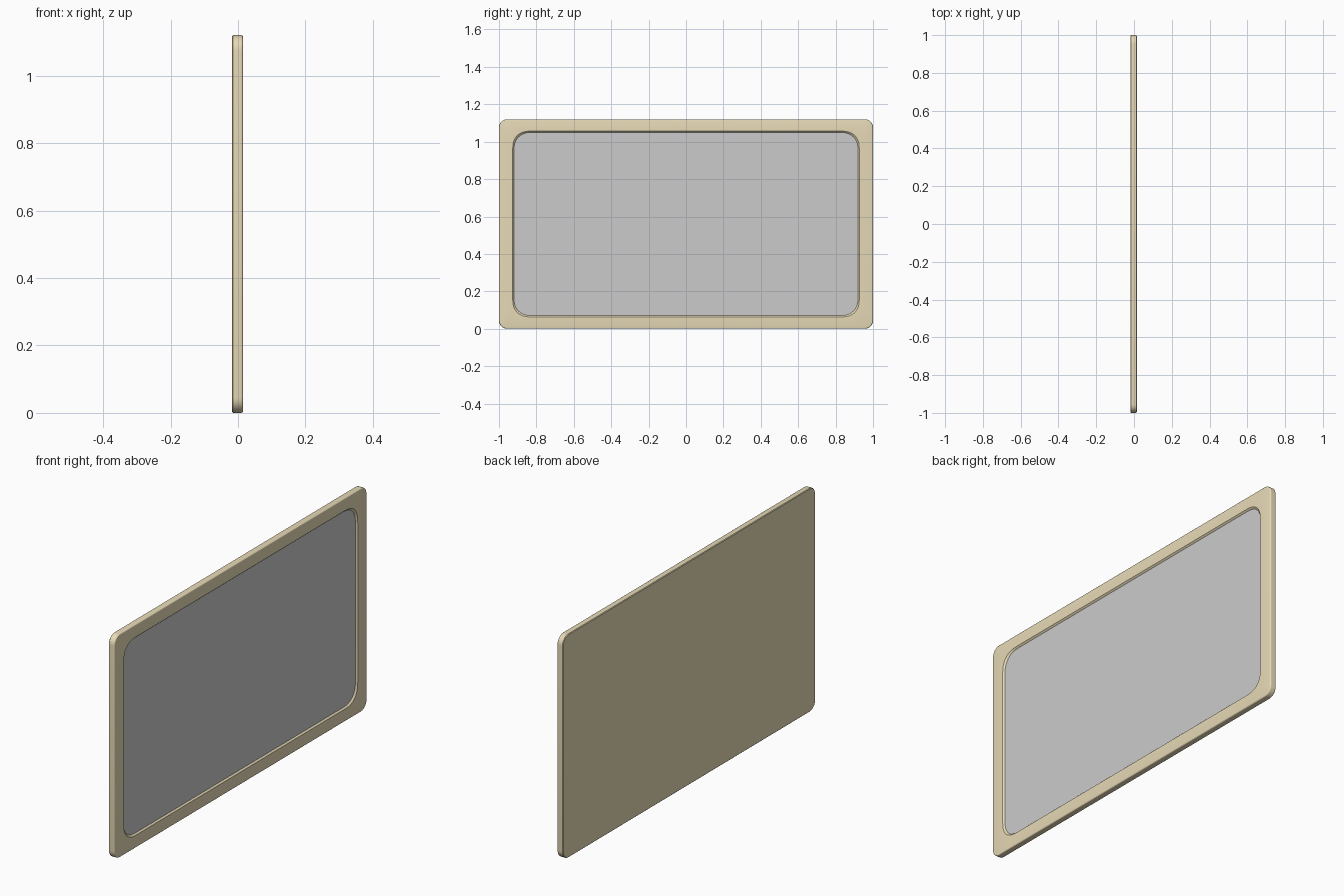
import bpy, bmesh, math

if "Cube" in bpy.data.objects:
    bpy.data.objects.remove(bpy.data.objects["Cube"])

CZ = 0.56          # panel centre height
SEG = 8            # steps per rounded corner


def rounded_loop(x, hy, hz, r, power=2.0):
    """Rounded rectangle in the YZ plane at depth x."""
    pts = []
    for q in range(4):
        sy, sz = [(1, 1), (-1, 1), (-1, -1), (1, -1)][q]
        for i in range(SEG + 1):
            k = i if q % 2 == 0 else SEG - i
            a = math.pi / 2 * k / SEG
            c, s = max(0, math.cos(a)), max(0, math.sin(a))
            pts.append((x, sy * (hy - r + r * c ** (2 / power)),
                        CZ + sz * (hz - r + r * s ** (2 / power))))
    return pts


def loft(name, loops, cap_first, color=None):
    bm = bmesh.new()
    rings = [[bm.verts.new(p) for p in lp] for lp in loops]
    for a, b in zip(rings, rings[1:]):
        for i in range(len(a)):
            j = (i + 1) % len(a)
            bm.faces.new((a[i], a[j], b[j], b[i]))
    if cap_first:
        bm.faces.new(rings[0][::-1])
    else:
        bm.faces.new(rings[0])
    bm.normal_update()
    me = bpy.data.meshes.new(name)
    bm.to_mesh(me)
    bm.free()
    ob = bpy.data.objects.new(name, me)
    bpy.context.collection.objects.link(ob)
    if color:
        mat = bpy.data.materials.new(name + "_paint")
        mat.diffuse_color = color
        mat.use_nodes = True
        mat.node_tree.nodes["Principled BSDF"].inputs["Base Color"].default_value = mat.diffuse_color
        me.materials.append(mat)
    bpy.ops.object.select_all(action='DESELECT')
    ob.select_set(True)
    bpy.context.view_layer.objects.active = ob
    bpy.ops.object.shade_smooth_by_angle(angle=math.radians(35))
    return ob


# Casing: flat back, rounded rim, front bezel and recessed lip
W, H, R = 1.0, 0.56, 0.045
X0, X1, F = -0.018, 0.015, 0.006
loops = [rounded_loop(X0, W - 0.003, H - 0.003, R - 0.003),
         rounded_loop(X0 + 0.003, W, H, R)]
for i in range(5):
    a = math.pi / 2 * i / 4
    d = F * (1 - math.cos(a))
    loops.append(rounded_loop(X1 - F + F * math.sin(a), W - d, H - d, R - d))
OY, OZ, OR = 0.927, 0.497, 0.1
loops += [rounded_loop(X1, OY, OZ, OR, 2.5),
          rounded_loop(X1 - 0.002, OY - 0.002, OZ - 0.002, OR, 2.5),
          rounded_loop(X1 - 0.008, OY - 0.007, OZ - 0.007, OR, 2.5)]
loft("casing", loops, True, (0.8, 0.7, 0.47, 1))

# Screen: flat pane filling the recess
loft("screen", [loops[-1]], False)
